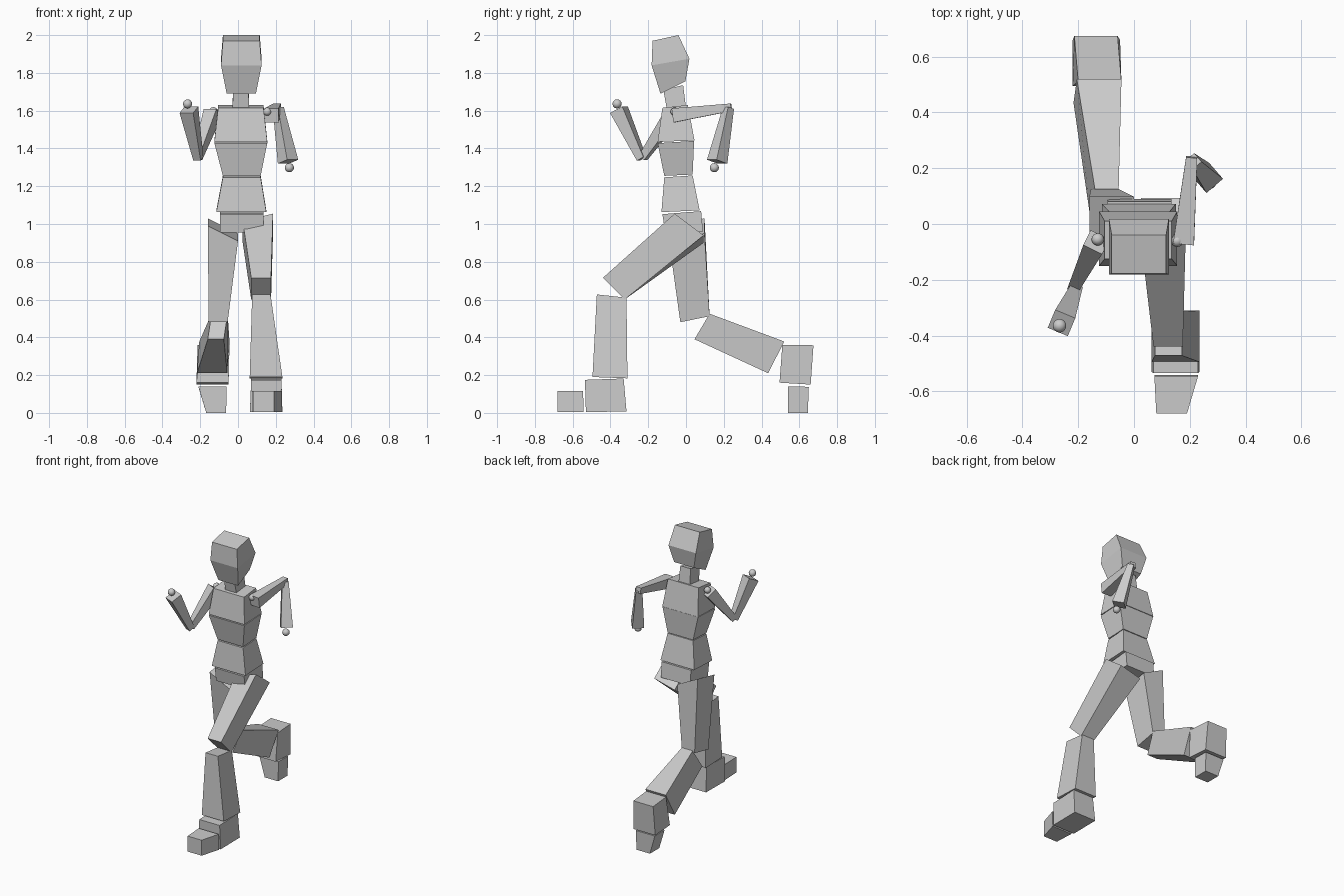
import bpy, bmesh
from mathutils import Vector

if "Cube" in bpy.data.objects:
    bpy.data.objects.remove(bpy.data.objects["Cube"])

grey = bpy.data.materials.new("plain_grey")
grey.diffuse_color = (0.6, 0.6, 0.6, 1)
grey.use_nodes = True
grey.node_tree.nodes["Principled BSDF"].inputs["Base Color"].default_value = grey.diffuse_color


def finish(name, bm):
    bmesh.ops.recalc_face_normals(bm, faces=bm.faces)
    mesh = bpy.data.meshes.new(name)
    bm.to_mesh(mesh)
    bm.free()
    mesh.materials.append(grey)
    obj = bpy.data.objects.new(name, mesh)
    bpy.context.collection.objects.link(obj)
    return obj


def loft(name, rings):
    """Capped four-sided block through a list of four-corner rings."""
    bm = bmesh.new()
    loops = [[bm.verts.new(p) for p in ring] for ring in rings]
    for a, b in zip(loops, loops[1:]):
        for i in range(4):
            j = (i + 1) % 4
            bm.faces.new((a[i], a[j], b[j], b[i]))
    bm.faces.new(loops[0])
    bm.faces.new(loops[-1])
    return finish(name, bm)


def section(x0, x1, front, back, roll=0.0, shift=0.0):
    """Ring from an x range and its front and back (y, z) edges; roll tilts it
    across x, shift slides the back edge along x."""
    h = roll * (x1 - x0) / 2
    (yf, zf), (yb, zb) = front, back
    return [(x0, yf, zf - h), (x1, yf, zf + h),
            (x1 + shift, yb, zb + h), (x0 + shift, yb, zb - h)]


def limb(name, a, b, wa, wb):
    """Square tapered bar from a to b."""
    a, b = Vector(a), Vector(b)
    axis = (b - a).normalized()
    u = axis.cross(Vector((0, 0, 1))).normalized()
    v = axis.cross(u)
    corners = ((-1, -1), (1, -1), (1, 1), (-1, 1))
    loft(name, [[c + (u * i + v * j) * w / 2 for i, j in corners]
                for c, w in ((a, wa), (b, wb))])


def ball(name, centre, radius):
    bm = bmesh.new()
    bmesh.ops.create_uvsphere(bm, u_segments=24, v_segments=12, radius=radius)
    bmesh.ops.translate(bm, verts=bm.verts, vec=centre)
    for f in bm.faces:
        f.smooth = True
    finish(name, bm)


# Head and neck
loft("head", [section(-0.08, 0.115, (-0.177, 1.97), (-0.04, 2.0)),
              section(-0.09, 0.125, (-0.182, 1.84), (0.018, 1.875)),
              section(-0.06, 0.095, (-0.135, 1.69), (-0.003, 1.755))])
loft("neck", [section(-0.025, 0.055, (-0.12, 1.71), (-0.015, 1.735)),
              section(-0.03, 0.06, (-0.1, 1.60), (0.0, 1.615))])

# Torso blocks
loft("chest", [section(-0.105, 0.135, (-0.125, 1.615), (0.01, 1.63)),
               section(-0.125, 0.155, (-0.15, 1.435), (0.045, 1.442))])
loft("waist", [section(-0.125, 0.155, (-0.15, 1.428), (0.043, 1.44)),
               section(-0.08, 0.12, (-0.115, 1.255), (0.035, 1.262))])
loft("abdomen", [section(-0.08, 0.12, (-0.115, 1.247), (0.035, 1.257)),
                 section(-0.115, 0.15, (-0.13, 1.063), (0.072, 1.072))])
loft("pelvis", [section(-0.095, 0.135, (-0.125, 1.052), (0.08, 1.068)),
                section(-0.095, 0.135, (-0.11, 0.955), (0.09, 0.96))])

# Trailing leg
loft("rear_thigh", [section(-0.16, 0.0, (-0.09, 0.95), (0.098, 0.99), -0.5),
                    section(-0.155, -0.055, (-0.03, 0.48), (0.125, 0.512))])
loft("rear_shin", [section(-0.14, -0.055, (0.125, 0.525), (0.045, 0.39), 0, -0.02),
                   section(-0.205, -0.045, (0.52, 0.378), (0.435, 0.21), 0, -0.012)])
loft("rear_foot", [section(-0.2, -0.045, (0.51, 0.36), (0.675, 0.358), 0, -0.014),
                   section(-0.22, -0.05, (0.495, 0.16), (0.66, 0.15))])
loft("rear_toe", [section(-0.21, -0.06, (0.54, 0.14), (0.65, 0.138)),
                  section(-0.168, -0.063, (0.54, 0.0), (0.645, 0.0))])

# Leading leg
loft("front_thigh", [section(0.025, 0.185, (-0.06, 1.035), (0.093, 0.92), 0.25),
                     section(0.07, 0.175, (-0.44, 0.715), (-0.325, 0.6))])
loft("front_shin", [section(0.075, 0.172, (-0.472, 0.627), (-0.315, 0.61)),
                    section(0.062, 0.235, (-0.495, 0.19), (-0.31, 0.183))])
loft("front_foot", [section(0.07, 0.23, (-0.535, 0.175), (-0.33, 0.182)),
                    section(0.063, 0.235, (-0.53, 0.005), (-0.315, 0.007))])
loft("front_toe", [section(0.08, 0.19, (-0.68, 0.005), (-0.68, 0.115)),
                   section(0.073, 0.23, (-0.542, 0.005), (-0.545, 0.117))])

# Arms: (side, shoulder, elbow, forearm top, wrist, shoulder ball, hand ball)
arms = [
    ("right", (-0.135, -0.065, 1.585), (-0.215, -0.228, 1.35),
     (-0.21, -0.235, 1.345), (-0.26, -0.355, 1.605),
     (-0.13, -0.055, 1.597), (-0.267, -0.365, 1.636)),
    ("left", (0.178, -0.068, 1.575), (0.207, 0.24, 1.618),
     (0.213, 0.225, 1.615), (0.265, 0.165, 1.33),
     (0.155, -0.06, 1.595), (0.272, 0.15, 1.298)),
]
for side, shoulder, elbow, top, wrist, joint, hand in arms:
    limb(side + "_upper_arm", shoulder, elbow, 0.075, 0.04)
    limb(side + "_forearm", top, wrist, 0.042, 0.078)
    ball(side + "_shoulder", joint, 0.022)
    ball(side + "_hand", hand, 0.024)
